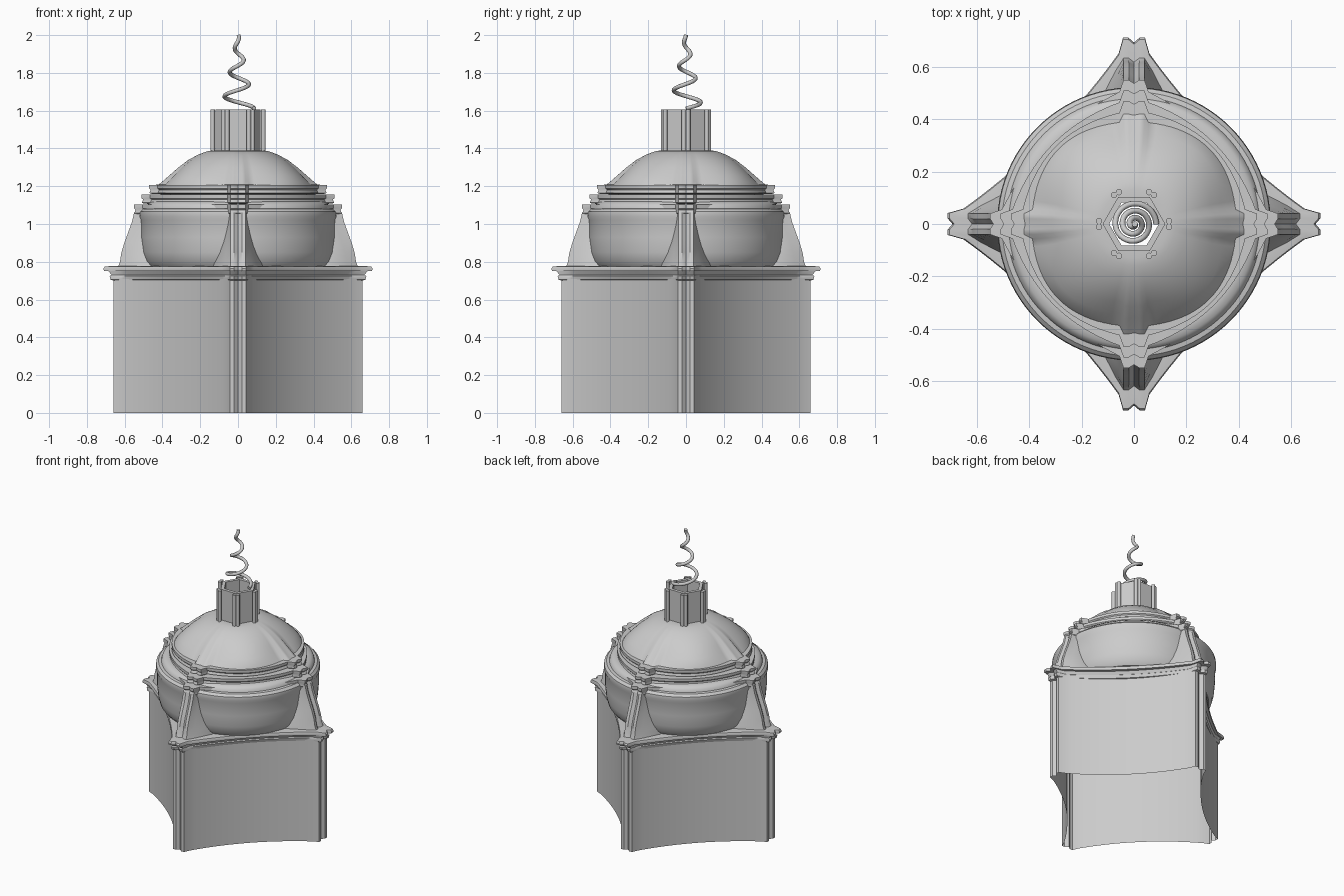
import bpy, bmesh, math
from mathutils import Vector

cube = bpy.data.objects.get("Cube")
if cube:
    bpy.data.objects.remove(cube, do_unlink=True)

grey = bpy.data.materials.new("light_grey_stone")
grey.use_nodes = True
grey.diffuse_color = (0.6, 0.6, 0.6, 1)
grey.node_tree.nodes["Principled BSDF"].inputs["Base Color"].default_value = (0.6, 0.6, 0.6, 1)


def star(tip, mid, z, w=0.042, shoulder=0.06, notch=0.018, roundness=0.0):
    """Four-cornered plan with notched tips on the axes and curved sides."""
    start = Vector((tip - shoulder, w * 1.4))
    end = Vector((start.y, start.x))
    k = 2 * mid - (start.x + start.y) / 2
    ctrl = Vector((k, k))
    quarter = [Vector((tip - notch, 0)), Vector((tip, w / 2)), Vector((tip, w))]
    for i in range(21):
        t = i / 20
        quarter.append(start * (1 - t) ** 2 + ctrl * 2 * t * (1 - t) + end * t * t)
    quarter += [Vector((w, tip)), Vector((w / 2, tip))]
    ring = []
    for q in range(4):
        for p in quarter:
            p = p.lerp(p.normalized() * tip, roundness)
            for _ in range(q):
                p = Vector((-p.y, p.x))
            ring.append((p.x, p.y, z))
    return ring


def circle(r, z, n=96, turn=0.0):
    return [(r * math.cos(turn + 2 * math.pi * i / n),
             r * math.sin(turn + 2 * math.pi * i / n), z) for i in range(n)]


def loft(name, rings, cap_top=False, angle=35):
    """Skin a stack of closed rings."""
    bm = bmesh.new()
    rows = [[bm.verts.new(p) for p in ring] for ring in rings]
    n = len(rows[0])
    for a, b in zip(rows, rows[1:]):
        for i in range(n):
            j = (i + 1) % n
            bm.faces.new((a[i], a[j], b[j], b[i]))
    if cap_top:
        bm.faces.new(rows[-1])
    mesh = bpy.data.meshes.new(name)
    bm.to_mesh(mesh)
    bm.free()
    obj = bpy.data.objects.new(name, mesh)
    bpy.context.collection.objects.link(obj)
    mesh.materials.append(grey)
    bpy.ops.object.select_all(action='DESELECT')
    obj.select_set(True)
    bpy.context.view_layer.objects.active = obj
    bpy.ops.object.shade_smooth_by_angle(angle=math.radians(angle))
    return obj


# Hollow lower walls
loft("base_walls", [star(0.66, 0.305, 0, shoulder=0.04), star(0.66, 0.305, 0.71, shoulder=0.04)])

# Stepped moulding and ledge over the walls
moulding = [(0.655, 0.30, 0.70), (0.675, 0.31, 0.705), (0.68, 0.315, 0.725), (0.67, 0.31, 0.73),
            (0.685, 0.318, 0.75), (0.71, 0.33, 0.752), (0.712, 0.331, 0.765), (0.705, 0.328, 0.775),
            (0.66, 0.31, 0.778), (0.50, 0.26, 0.778)]
loft("base_moulding", [star(*m) for m in moulding])

# Round drum with a rolled upper rim
drum = [(0.43, 0.772), (0.475, 0.775), (0.495, 0.80), (0.508, 0.85), (0.515, 0.93), (0.515, 1.02),
        (0.523, 1.04), (0.52, 1.065), (0.505, 1.08), (0.487, 1.083), (0.482, 1.10), (0.465, 1.115),
        (0.44, 1.12), (0.40, 1.12)]
loft("drum", [circle(r, z) for r, z in drum])

# Four flared buttresses on the axes
flare = [(0.775, 0.635, 0.13), (0.80, 0.625, 0.125), (0.85, 0.617, 0.108), (0.90, 0.602, 0.092),
         (0.96, 0.58, 0.078), (1.01, 0.562, 0.068), (1.06, 0.55, 0.062)]
for k, side in enumerate(("left", "back", "right", "front")):
    rings = []
    for z, r, w in flare:
        half = [(r, 0.02), (r, 0.04), (r - 0.05, 0.04 + (w - 0.04) * 0.35), (0.47, w), (0.42, w)]
        rings.append([(r - 0.015, 0, z)] + [(x, y, z) for x, y in half]
                     + [(x, -y, z) for x, y in reversed(half)])
    loft("buttress_" + side, rings, cap_top=True).rotation_euler.z = k * math.pi / 2

# Three stepped cornice tiers
for i, (tip, mid, z0, z1) in enumerate([(0.55, 0.318, 1.052, 1.102),
                                        (0.51, 0.308, 1.108, 1.155),
                                        (0.47, 0.298, 1.16, 1.207)]):
    h = z1 - z0
    steps = [(-0.09, z0 - 0.004), (-0.012, z0), (0, z0 + 0.1 * h), (-0.008, z0 + h * 0.45),
             (0, z0 + h * 0.6), (0, z1), (-0.09, z1 + 0.002)]
    loft("cornice_tier_%d" % (i + 1),
         [star(tip + d, mid + d * 0.45, z, 0.04, 0.045, 0.012) for d, z in steps])

# Ridged dome, becoming round at its open top
dome = [(0.43, 0.29, 1.20, 0.04, 0.0), (0.40, 0.282, 1.225, 0.04, 0.1),
        (0.36, 0.262, 1.26, 0.038, 0.2), (0.315, 0.232, 1.30, 0.035, 0.35),
        (0.265, 0.195, 1.338, 0.03, 0.55), (0.21, 0.152, 1.368, 0.025, 0.75),
        (0.16, 0.114, 1.386, 0.02, 0.9), (0.13, 0.092, 1.39, 0.015, 1.0),
        (0.10, 0.071, 1.39, 0.012, 1.0)]
loft("dome", [star(t, m, z, w, t * 0.08, t * 0.012, f) for t, m, z, w, f in dome], angle=60)

# Open hexagonal lantern
loft("lantern_wall", [circle(r, z, 6) for r, z in
                      [(0.12, 1.385), (0.12, 1.605), (0.095, 1.605), (0.095, 1.385)]])

# Paired slim columns at the lantern corners
for k in range(6):
    a = k * math.pi / 3
    for s in (-1, 1):
        post = loft("lantern_column", [circle(0.012, 1.385, 12), circle(0.012, 1.605, 12)], cap_top=True)
        post.location = (0.134 * math.cos(a) - s * 0.011 * math.sin(a),
                         0.134 * math.sin(a) + s * 0.011 * math.cos(a), 0)

# Tapering spiral finial
curve = bpy.data.curves.new("spiral_finial", 'CURVE')
curve.dimensions = '3D'
curve.bevel_depth = 0.011
curve.bevel_resolution = 3
curve.use_fill_caps = True
spline = curve.splines.new('POLY')
count = 120
spline.points.add(count)
for i, p in enumerate(spline.points):
    t = i / count
    a = t * 6 * math.pi
    r = 0.082 * (1 - t) + 0.003
    p.co = (r * math.cos(a), r * math.sin(a), 1.612 + 0.388 * t, 1)
spline.use_smooth = True
curve.materials.append(grey)
bpy.context.collection.objects.link(bpy.data.objects.new("spiral_finial", curve))
